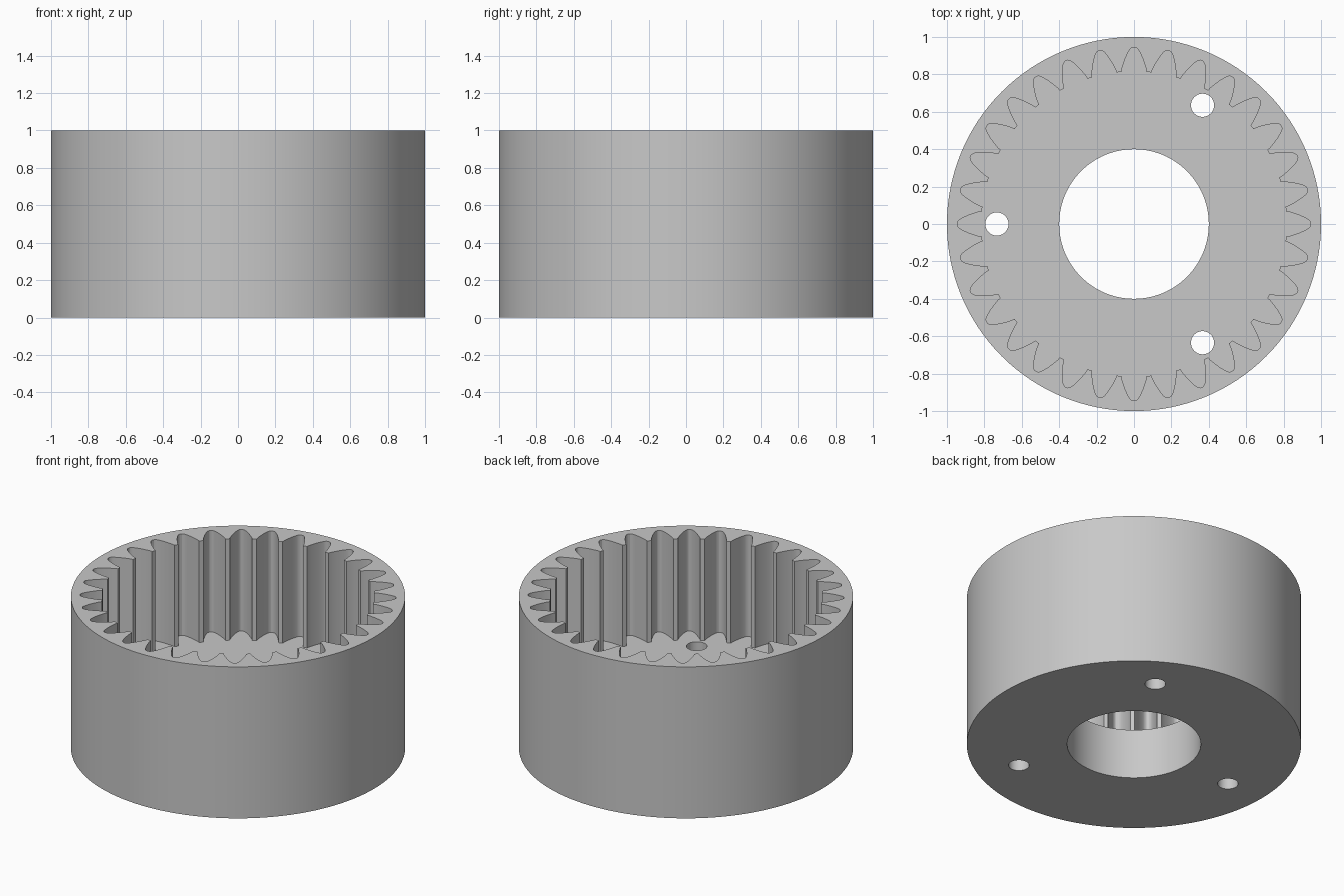
import bpy
import bmesh
from math import cos, sin, pi, radians

HEIGHT = 1.0
FLOOR = 0.33
TEETH = 32

default = bpy.data.objects.get("Cube")
if default:
    bpy.data.objects.remove(default, do_unlink=True)

grey = bpy.data.materials.new("light grey")
grey.use_nodes = True
colour = (0.58, 0.58, 0.58, 1)
grey.diffuse_color = colour
grey.node_tree.nodes["Principled BSDF"].inputs["Base Color"].default_value = colour


def circle(radius, segments, cx=0, cy=0):
    steps = [2 * pi * i / segments for i in range(segments)]
    return [(cx + radius * cos(a), cy + radius * sin(a)) for a in steps]


def gear_outline():
    # Half of one tooth gap: radius and half width, from tooth land to gap root
    flank = [(0.816, 0.067), (0.835, 0.064), (0.86, 0.056), (0.885, 0.047),
             (0.91, 0.036), (0.93, 0.025), (0.94, 0.017), (0.945, 0.007)]
    gap = [(r, -w) for r, w in flank] + [(r, w) for r, w in reversed(flank)]
    points = []
    for i in range(TEETH):
        middle = 2 * pi * i / TEETH
        for r, w in gap:
            a = middle + w / r
            points.append((r * cos(a), r * sin(a)))
    return points


def prism(name, outline, bottom, top):
    bm = bmesh.new()
    face = bm.faces.new([bm.verts.new((x, y, bottom)) for x, y in outline])
    extruded = bmesh.ops.extrude_face_region(bm, geom=[face])["geom"]
    verts = [g for g in extruded if isinstance(g, bmesh.types.BMVert)]
    bmesh.ops.translate(bm, verts=verts, vec=(0, 0, top - bottom))
    bmesh.ops.recalc_face_normals(bm, faces=bm.faces)
    mesh = bpy.data.meshes.new(name)
    bm.to_mesh(mesh)
    bm.free()
    mesh.materials.append(grey)
    obj = bpy.data.objects.new(name, mesh)
    bpy.context.collection.objects.link(obj)
    return obj


# Solid round housing
housing = prism("ring_gear_housing", circle(1.0, 128), 0, HEIGHT)

# Toothed pocket, central bore and three bolt holes
cutters = [prism("toothed_pocket_cutter", gear_outline(), FLOOR, HEIGHT + 0.2),
           prism("bore_cutter", circle(0.4, 96), -0.2, HEIGHT)]
for degrees in (60, 180, 300):
    a = radians(degrees)
    hole = circle(0.062, 40, 0.733 * cos(a), 0.733 * sin(a))
    cutters.append(prism("bolt_hole_cutter", hole, -0.2, HEIGHT - 0.1))

bpy.ops.object.select_all(action="DESELECT")
housing.select_set(True)
bpy.context.view_layer.objects.active = housing
for cutter in cutters:
    cutter.hide_render = True
    cut = housing.modifiers.new("cut", "BOOLEAN")
    cut.operation = "DIFFERENCE"
    cut.solver = "EXACT"
    cut.object = cutter
    bpy.ops.object.modifier_apply(modifier=cut.name)
    bpy.data.objects.remove(cutter, do_unlink=True)

# Smooth round walls with crisp rims
bpy.ops.object.shade_smooth_by_angle(angle=radians(25))
